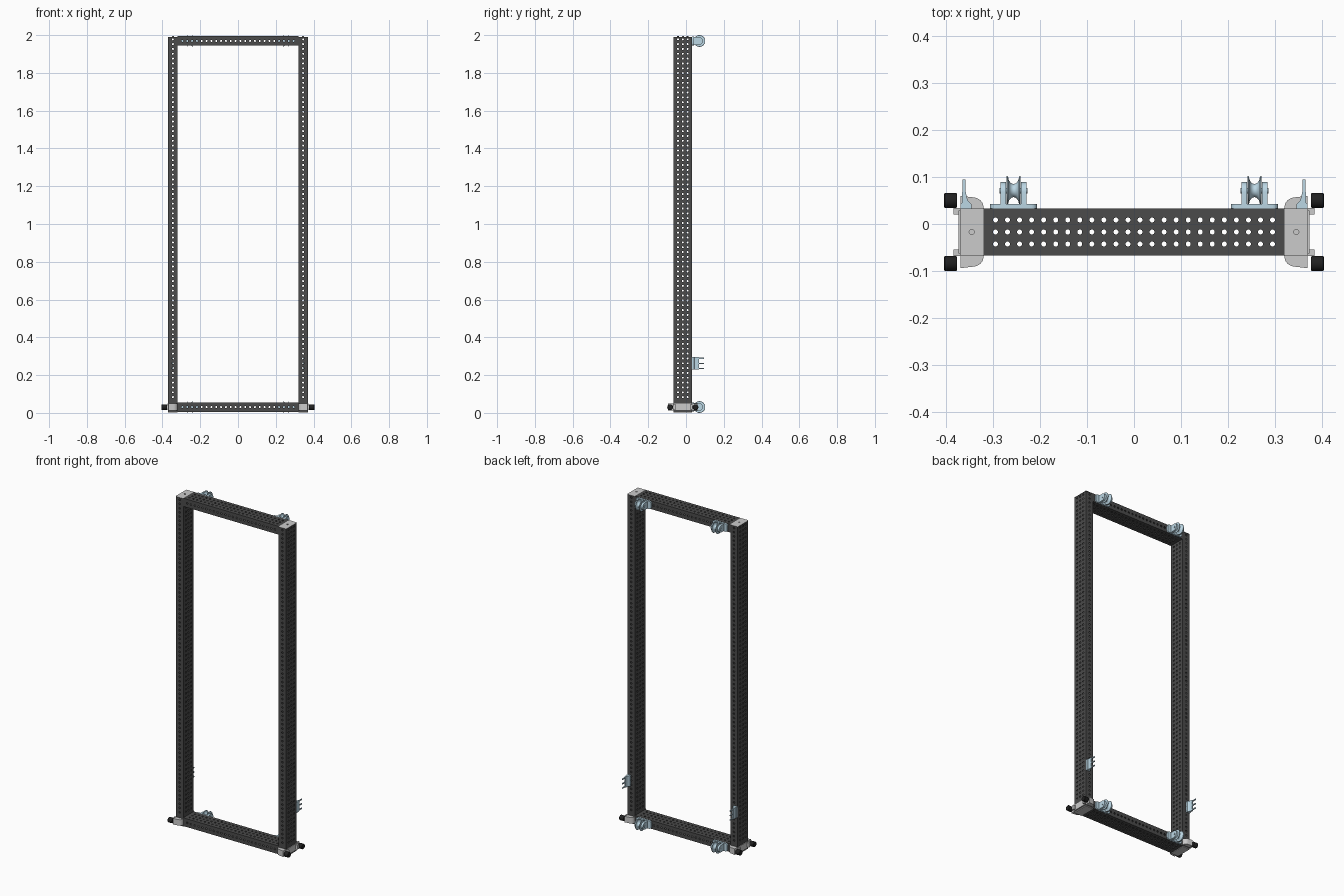
import bpy, bmesh
from math import sin, cos, pi
from mathutils import Matrix, Vector

if "Cube" in bpy.data.objects:
    bpy.data.objects.remove(bpy.data.objects["Cube"])


def material(name, color):
    m = bpy.data.materials.new(name)
    m.diffuse_color = (*color, 1)
    m.use_nodes = True
    m.node_tree.nodes["Principled BSDF"].inputs["Base Color"].default_value = m.diffuse_color
    return m


DARK = material("dark_steel", (0.07, 0.07, 0.07))
BLACK = material("black_rubber", (0.015, 0.015, 0.015))
BLUE = material("pale_blue", (0.5, 0.68, 0.78))
YC = -0.017                      # middle of the frame depth
PITCH, HOLE, SIDES, WALL = 0.0256, 0.0053, 16, 0.003
Z_LOW, Z_HIGH = 0.031, 1.969     # beam centre heights


def add(name, bm, mat=None, smooth=False):
    bmesh.ops.recalc_face_normals(bm, faces=bm.faces)
    me = bpy.data.meshes.new(name)
    bm.to_mesh(me)
    bm.free()
    if mat:
        me.materials.append(mat)
    ob = bpy.data.objects.new(name, me)
    bpy.context.collection.objects.link(ob)
    if smooth:
        bpy.context.view_layer.objects.active = ob
        ob.select_set(True)
        bpy.ops.object.shade_smooth_by_angle(angle=0.6)
        ob.select_set(False)
    return ob


def place(axis, a, b, h):
    """Point with height h along axis; (a, b) are the other two axes in order."""
    return {"x": (h, a, b), "y": (a, h, b), "z": (a, b, h)}[axis]


def prism(name, pts, axis, lo, hi, mat=None, smooth=False):
    bm = bmesh.new()
    f = bm.faces.new([bm.verts.new(place(axis, a, b, lo)) for a, b in pts])
    ext = bmesh.ops.extrude_face_region(bm, geom=[f])["geom"]
    bmesh.ops.translate(bm, vec=Vector(place(axis, 0, 0, hi - lo)),
                        verts=[v for v in ext if isinstance(v, bmesh.types.BMVert)])
    return add(name, bm, mat, smooth)


def box(name, x, y, z, mat=None):
    return prism(name, [(x[0], y[0]), (x[1], y[0]), (x[1], y[1]), (x[0], y[1])], "z", *z, mat)


def lathe_x(name, profile, cx, cy, cz, mat=None, n=40):
    """Closed profile of (x, radius) turned around an x axis."""
    bm = bmesh.new()
    rings = [[bm.verts.new((cx + x, cy + r * cos(2 * pi * i / n), cz + r * sin(2 * pi * i / n)))
              for i in range(n)] for x, r in profile]
    for p, q in zip(rings, rings[1:]):
        for i in range(n):
            bm.faces.new((p[i], p[i - 1], q[i - 1], q[i]))
    bm.faces.new(rings[0])
    bm.faces.new(rings[-1])
    return add(name, bm, mat, True)


def perforated(bm, length, width, n, rows, start, mat4):
    """Plate in local x (width), y (length) with thickness down -z, drilled on a grid."""
    ring = []
    for i in range(SIDES):
        c, s = cos(2 * pi * i / SIDES), sin(2 * pi * i / SIDES)
        m = max(abs(c), abs(s))
        ring.append((c, s, c / m, s / m))
    for i in range(n):
        v = start + i * PITCH
        v0 = -length / 2 if i == 0 else v - PITCH / 2
        v1 = length / 2 if i == n - 1 else v + PITCH / 2
        for j in range(rows):
            u = (j - (rows - 1) / 2) * PITCH
            u0 = -width / 2 if j == 0 else u - PITCH / 2
            u1 = width / 2 if j == rows - 1 else u + PITCH / 2
            loops = [[], [], [], []]     # outer top, hole top, hole bottom, outer bottom
            for c, s, qx, qy in ring:
                ox = u + qx * ((u1 - u) if qx > 0 else (u - u0))
                oy = v + qy * ((v1 - v) if qy > 0 else (v - v0))
                hx, hy = u + HOLE * c, v + HOLE * s
                for lp, p in zip(loops, ((ox, oy, 0), (hx, hy, 0), (hx, hy, -WALL), (ox, oy, -WALL))):
                    lp.append(bm.verts.new(mat4 @ Vector(p)))
            for p, q in zip(loops, loops[1:]):
                for k in range(SIDES):
                    bm.faces.new((p[k - 1], p[k], q[k], q[k - 1]))


def tube(name, length, n, start):
    """Perforated 0.05 x 0.10 box tube along local z."""
    bm = bmesh.new()
    stand = Matrix.Rotation(pi / 2, 4, "X")     # plate faces -y, length along z
    for k, (width, rows, off) in enumerate(((0.05, 1, 0.05), (0.1, 3, 0.025)) * 2):
        m = Matrix.Rotation(k * pi / 2, 4, "Z") @ Matrix.Translation((0, -off, 0)) @ stand
        perforated(bm, length, width, n, rows, start, m)
    return add(name, bm, DARK)


def twin(ob, name, loc):
    c = bpy.data.objects.new(name, ob.data)
    bpy.context.collection.objects.link(c)
    c.location = loc
    c.rotation_euler = ob.rotation_euler
    return c


# posts and beams
n_post = 75
post = tube("left_post", 1.984, n_post, 0.98 - (n_post - 1) * PITCH)
post.location = (-0.345, YC, 0.998)
twin(post, "right_post", (0.345, YC, 0.998))
beam = tube("bottom_beam", 0.64, 24, -11.5 * PITCH)
beam.rotation_euler = (0, pi / 2, 0)
beam.location = (0, YC, Z_LOW)
twin(beam, "top_beam", (0, YC, Z_HIGH))

for s, side in ((-1, "left"), (1, "right")):
    def X(a, b):
        return tuple(sorted((s * a, s * b)))

    # post end cap with one hole
    bm = bmesh.new()
    perforated(bm, 0.1, 0.05, 1, 1, 0, Matrix.Translation((s * 0.345, YC, 1.994)))
    add(side + "_post_cap", bm)

    # foot bracket: base plate, side plate, curved wings, lugs and rubber ends
    box(side + "_foot_plate", X(0.32, 0.37), (YC - 0.05, YC + 0.05), (0.003, 0.007))
    box(side + "_foot_side_plate", X(0.369, 0.373), (YC - 0.046, YC + 0.046), (0.014, 0.05))
    for f, end in ((-1, "front"), (1, "back")):
        tag = f"{side}_{end}"
        wing = [(0.369, 0.05), (0.319, 0.05)]
        wing += [(0.345 - 0.025 * cos(t * pi / 12), 0.054 + 0.020 * sin(t * pi / 12)) for t in range(7)]
        wing += [(0.369, 0.077)]
        prism(tag + "_foot_wing", [(s * a, YC + f * b) for a, b in wing], "z", 0.013, 0.049, None, True)
        ly = sorted((YC + f * 0.037, YC + f * 0.051))
        box(tag + "_foot_lug", X(0.37, 0.384), ly, (0.018, 0.044))
        rubber = [(-0.016, 0.012), (-0.016, 0.014), (-0.014, 0.0155), (0.010, 0.0155),
                  (0.012, 0.0145), (0.012, 0.012)]
        lathe_x(tag + "_rubber_foot", [(s * -a, r) for a, r in rubber],
                s * 0.388, YC + f * 0.067, 0.030, BLACK, 28)

    # pulleys on the back of both beams
    px, py = s * 0.256, 0.071
    for z, level in ((Z_LOW, "bottom"), (Z_HIGH, "top")):
        tag = f"{side}_{level}_pulley"
        base = []
        for cx, cz, a0 in ((0.038, 0.012, 0), (-0.038, 0.012, 1), (-0.038, -0.012, 2), (0.038, -0.012, 3)):
            base += [(px + cx + 0.012 * cos((a0 + k / 4) * pi / 2), z + cz + 0.012 * sin((a0 + k / 4) * pi / 2))
                     for k in range(5)]
        prism(tag + "_base", base, "y", 0.033, 0.042, BLUE, True)
        cheek = [(0.041, z - 0.021)] + [(0.068 + 0.021 * cos(a), z + 0.021 * sin(a))
                                        for a in [(-8 + k) * pi / 16 for k in range(17)]] + [(0.041, z + 0.021)]
        for c in (-1, 1):
            lo, hi = sorted((px + c * 0.016, px + c * 0.028))
            prism(f"{tag}_cheek_{'inner' if c * s < 0 else 'outer'}", cheek, "x", lo, hi, BLUE, True)
        groove = [(0.0115 * -cos(k * pi / 10), 0.030 - 0.016 * sin(k * pi / 10)) for k in range(11)]
        lathe_x(tag + "_wheel", [(-0.015, 0.008), (-0.015, 0.030), (-0.014, 0.031)] + groove +
                [(0.014, 0.031), (0.015, 0.030), (0.015, 0.008)], px, py, z, BLUE)
        lathe_x(tag + "_axle", [(-0.03, 0.006), (0.03, 0.006)], px, py, z, BLUE, 20)

    # cable hook: tapered block with three prongs
    prof = [(0.369, 0.033), (0.345, 0.033), (0.345, 0.042), (0.352, 0.048), (0.356, 0.058),
            (0.357, 0.068), (0.365, 0.068), (0.366, 0.045), (0.369, 0.042)]
    prism(side + "_hook_block", [(s * a, b) for a, b in prof], "z", 0.229, 0.295, BLUE)
    for i, z in enumerate((0.235, 0.262, 0.289)):
        box(f"{side}_hook_prong_{i + 1}", X(0.358, 0.364), (0.06, 0.095), (z - 0.003, z + 0.003), BLUE)
